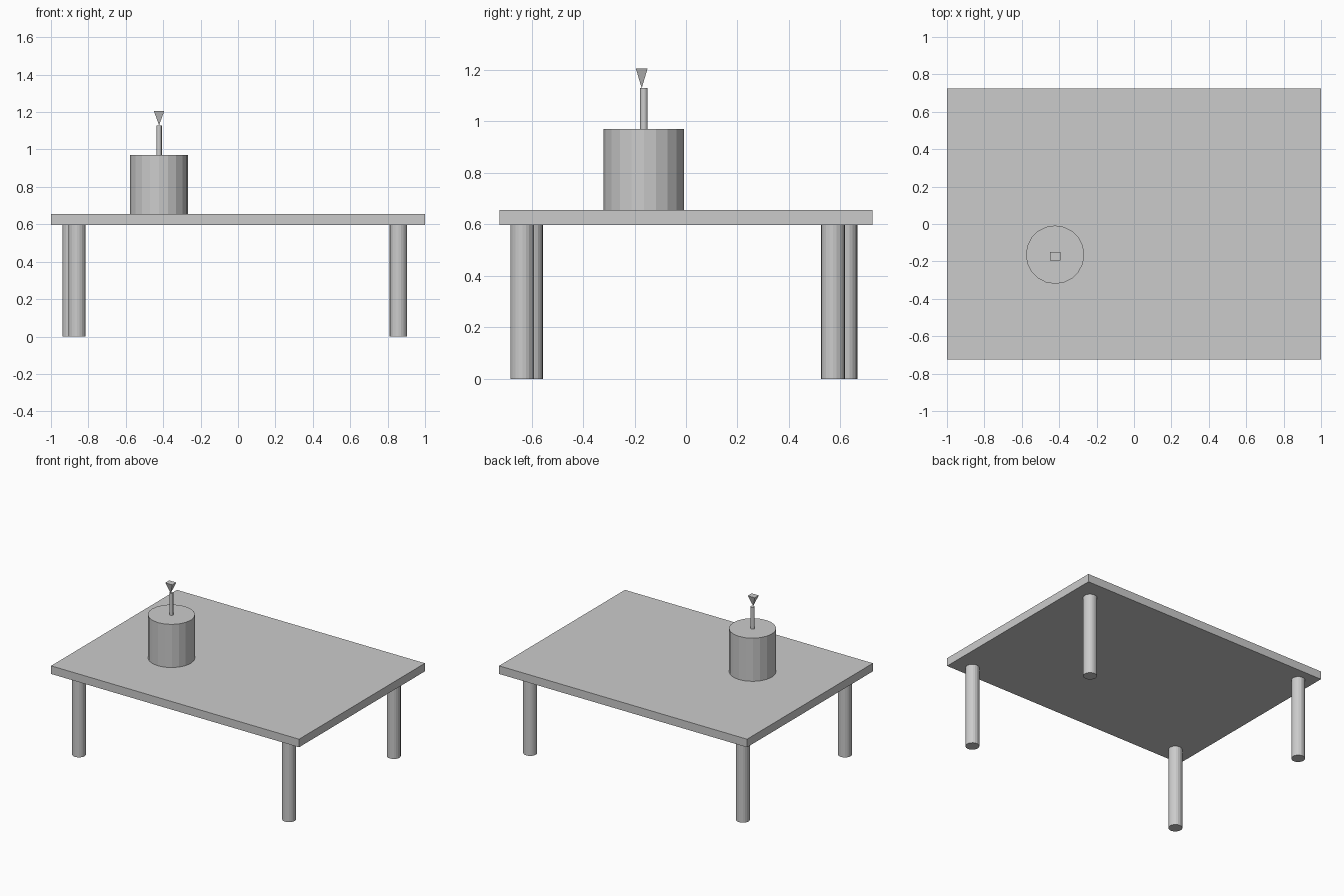
import bpy
from math import pi

cube = bpy.data.objects.get("Cube")
if cube:
    bpy.data.objects.remove(cube, do_unlink=True)

GREY = (0.6, 0.6, 0.6, 1.0)
grey = bpy.data.materials.new("plain grey")
grey.use_nodes = True
grey.diffuse_color = GREY
grey.node_tree.nodes["Principled BSDF"].inputs["Base Color"].default_value = GREY


def finish(name):
    obj = bpy.context.object
    obj.name = name
    obj.data.materials.append(grey)
    return obj


def cylinder(name, x, y, bottom, top, radius, sides=20):
    bpy.ops.mesh.primitive_cylinder_add(
        vertices=sides, radius=radius, depth=top - bottom,
        location=(x, y, (bottom + top) / 2))
    return finish(name)


# Table top
TOP_LOW, TOP_HIGH = 0.597, 0.656
bpy.ops.mesh.primitive_cube_add(size=1, location=(0, 0, (TOP_LOW + TOP_HIGH) / 2))
table = finish("table_top")
table.scale = (2.0, 1.45, TOP_HIGH - TOP_LOW)

# Legs, slightly unevenly placed
legs = {
    "front_left_leg": (0.857, -0.636),
    "back_left_leg": (0.857, 0.571),
    "front_right_leg": (-0.861, -0.602),
    "back_right_leg": (-0.893, 0.62),
}
for name, (x, y) in legs.items():
    cylinder(name, x, y, 0, TOP_LOW, 0.046)

# Drum standing on the table, with a thin stem
X, Y = -0.422, -0.164
cylinder("drum", X, Y, TOP_HIGH, 0.971, 0.156)
cylinder("stem", X, Y, 0.971, 1.129, 0.0145)

# Upside-down pyramid balanced on the stem
TIP, CROWN = 1.129, 1.206
bpy.ops.mesh.primitive_cone_add(
    vertices=4, radius1=0, radius2=0.5 * 2 ** 0.5, depth=1,
    location=(X, Y - 0.008, (TIP + CROWN) / 2))
pyramid = finish("pyramid_tip")
for v in pyramid.data.vertices:
    # Turn the square base to face the axes
    x, y = v.co.x, v.co.y
    v.co.x, v.co.y = (x - y) / 2 ** 0.5, (x + y) / 2 ** 0.5
pyramid.scale = (0.056, 0.046, CROWN - TIP)
